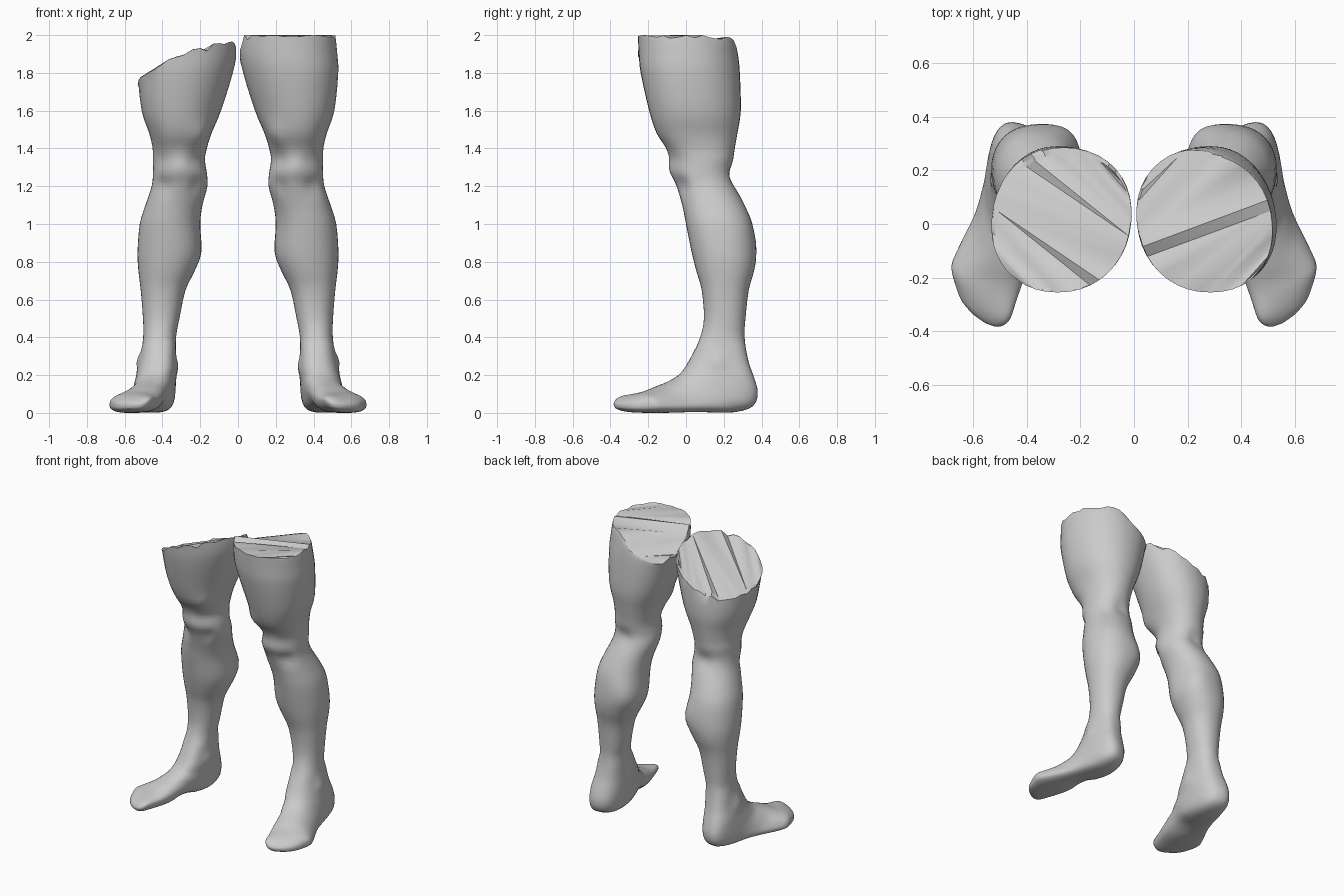
import bpy, bmesh, math, random
from mathutils import Vector

if "Cube" in bpy.data.objects:
    bpy.data.objects.remove(bpy.data.objects["Cube"])

SEG = 40     # points round each cross-section
STEPS = 3    # interpolated rings between two sections

# Thigh to ankle: z, inner x, outer x, front y, back y
LEG = [
    (2.00, .015, .515, -.255, .260), (1.90, .010, .525, -.250, .275),
    (1.80, .028, .530, -.240, .285), (1.60, .090, .510, -.195, .290),
    (1.48, .140, .470, -.155, .272), (1.40, .165, .452, -.100, .258),
    (1.34, .175, .450, -.070, .250), (1.27, .165, .450, -.072, .240),
    (1.20, .162, .457, -.050, .260), (1.10, .188, .490, -.020, .310),
    (1.00, .200, .520, .000, .350), (0.85, .195, .532, .030, .370),
    (0.75, .230, .527, .055, .360), (0.65, .278, .515, .083, .332),
    (0.50, .310, .503, .095, .315), (0.40, .328, .502, .075, .310),
]
# Ankle to toes: top point, bottom point, half width, yaw in degrees
FOOT = [
    (.425, .035, .31, .420, .330, .270, .095, 8),
    (.435, .000, .245, .425, .358, .185, .106, 12),
    (.450, -.03, .205, .425, .375, .105, .110, 15),
    (.460, -.07, .178, .430, .350, .035, .112, 15),
    (.480, -.11, .158, .440, .250, .003, .112, 15),
    (.500, -.16, .138, .480, .080, .003, .115, 18),
    (.530, -.21, .115, .540, -.10, .000, .130, 22),
    (.557, -.26, .100, .572, -.20, .000, .133, 30),
    (.565, -.31, .082, .578, -.275, .003, .115, 35),
    (.572, -.342, .062, .580, -.325, .012, .080, 35),
    (.575, -.355, .045, .580, -.348, .025, .030, 35),
]
# Anatomical bumps and hollows: centre, radius, push
BUMPS = [
    ((.305, -.08, 1.32), .065, (0, -.022, 0)),   # kneecap
    ((.21, -.03, 1.20), .05, (.010, .015, 0)),   # hollows under the knee
    ((.40, -.03, 1.20), .05, (-.010, .015, 0)),
    ((.19, -.10, 1.47), .07, (-.010, -.020, 0)), # inner thigh muscle
    ((.31, .25, 1.25), .05, (0, -.015, 0)),      # back of knee
    ((.26, .33, .90), .09, (-.015, .015, 0)),    # calf heads
    ((.53, .17, .28), .04, (.018, 0, 0)),        # ankle bones
    ((.325, .14, .25), .04, (-.014, 0, 0)),
    ((.47, -.33, .06), .05, (-.004, -.012, .01)),  # big toe
    ((.42, -.02, .02), .08, (.022, 0, .015)),    # arch
]


def catmull(a, b, c, d, t):
    return tuple(.5 * (2*q + (r-p)*t + (2*p-5*q+4*r-s)*t*t + (3*q-p-3*r+s)*t**3)
                 for p, q, r, s in zip(a, b, c, d))


def sections():
    keys = []
    for z, xl, xr, yf, yb in LEG:
        skew = .02 * max(0, min(1, (z - 1.3) / .4))
        c = (xl + xr) / 2
        keys.append((c + skew, yf, z, c - skew, yb, z, (xr - xl) / 2, 0))
    keys += FOOT
    out, n = [], len(keys)
    for i in range(n - 1):
        for s in range(STEPS):
            out.append(catmull(keys[max(i-1, 0)], keys[i], keys[i+1],
                               keys[min(i+2, n-1)], s / STEPS))
    return out + [keys[-1]]


def ring(sec):
    front, back = Vector(sec[:3]), Vector(sec[3:6])
    w, yaw = sec[6], math.radians(sec[7])
    side = Vector((math.cos(yaw), math.sin(yaw), 0)) * w
    power = .93 if front.z > .4 else .78
    pts = []
    for k in range(SEG):
        a = math.tau * k / SEG
        c, s = math.cos(a), math.sin(a)
        c = math.copysign(abs(c) ** power, c)
        s = math.copysign(abs(s) ** power, s)
        p = (front + back) / 2 + (front - back) / 2 * c + side * s
        q = p.copy()
        for centre, r, push in BUMPS:
            d = (q - Vector(centre)).length / r
            p += Vector(push) * math.exp(-d * d)
        p.z = max(p.z, 0)
        pts.append(p)
    return pts


def cut_flat(x, y):
    return 2.0 - .9 * max(0, (y - (x - .26)) * .7 - .1)


def cut_sloped(x, y):
    return 1.85 - .4 * (x - .27) - .25 * y


def make_leg(name, sign, cut, rough, seed):
    rnd = random.Random(seed)
    ragged = [rnd.uniform(0, rough) * rnd.random() for _ in range(SEG)]
    bm = bmesh.new()
    rows = []
    for sec in sections():
        row = []
        for k, p in enumerate(ring(sec)):
            z = min(p.z, cut(p.x, p.y) - ragged[k]) if p.z > 1.4 else p.z
            row.append(bm.verts.new((sign * p.x, p.y, z)))
        rows.append(row)
    for a, b in zip(rows, rows[1:]):
        for k in range(SEG):
            j = (k + 1) % SEG
            bm.faces.new((a[k], a[j], b[j], b[k]))
    # Cut surface and toe tip
    cap = bm.faces.new(rows[0])
    bm.faces.new(rows[-1])
    bmesh.ops.triangulate(bm, faces=[cap])
    bmesh.ops.remove_doubles(bm, verts=bm.verts, dist=.0005)
    bmesh.ops.recalc_face_normals(bm, faces=bm.faces)
    me = bpy.data.meshes.new(name)
    bm.to_mesh(me)
    bm.free()
    ob = bpy.data.objects.new(name, me)
    bpy.context.collection.objects.link(ob)
    bpy.ops.object.select_all(action='DESELECT')
    ob.select_set(True)
    bpy.context.view_layer.objects.active = ob
    bpy.ops.object.shade_smooth_by_angle(angle=math.radians(40))


make_leg("left_leg", 1, cut_flat, .03, 3)
make_leg("right_leg", -1, cut_sloped, .05, 8)
